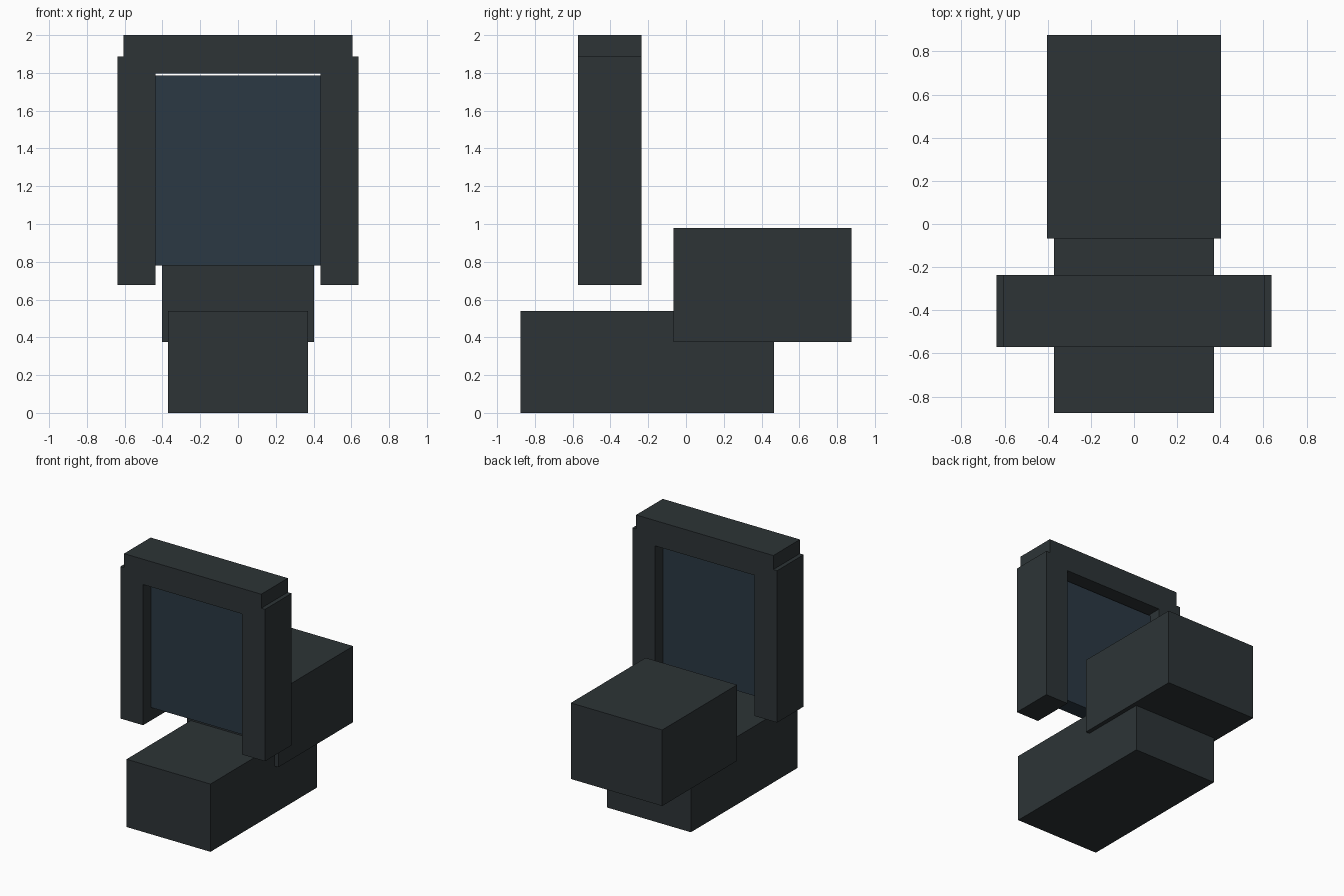
import bpy
from mathutils import Vector

if "Cube" in bpy.data.objects:
    bpy.data.objects.remove(bpy.data.objects["Cube"])


def material(name, color):
    m = bpy.data.materials.new(name)
    m.diffuse_color = color
    m.use_nodes = True
    m.node_tree.nodes["Principled BSDF"].inputs["Base Color"].default_value = m.diffuse_color
    return m


DARK = material("dark_grey", (0.026, 0.034, 0.037, 1.0))
GLASS = material("tinted_glass", (0.024, 0.040, 0.056, 0.9))


def box(name, lo, hi, mat=DARK):
    """Axis-aligned box between two corners."""
    lo, hi = Vector(lo), Vector(hi)
    bpy.ops.mesh.primitive_cube_add(size=1, location=(lo + hi) / 2)
    ob = bpy.context.object
    ob.name = name
    ob.scale = hi - lo
    bpy.ops.object.transform_apply(location=False, rotation=False, scale=True)
    ob.data.materials.append(mat)
    return ob


# Lower front body and raised rear body
box("lower_body", (-0.37, -0.875, 0), (0.37, 0.467, 0.54))
box("rear_body", (-0.403, -0.067, 0.374), (0.403, 0.875, 0.98))

# Upright frame: two posts and a top bar
FRONT, BACK = -0.571, -0.236
for side, x0, x1 in (("left", -0.638, -0.437), ("right", 0.437, 0.638)):
    box(f"{side}_post", (x0, FRONT, 0.677), (x1, BACK, 1.888))
box("top_bar", (-0.605, FRONT, 1.798), (0.605, BACK, 2.0))

# Tinted pane set back inside the frame
box("glass_pane", (-0.437, FRONT + 0.1, 0.78), (0.437, BACK - 0.1, 1.785), GLASS)
